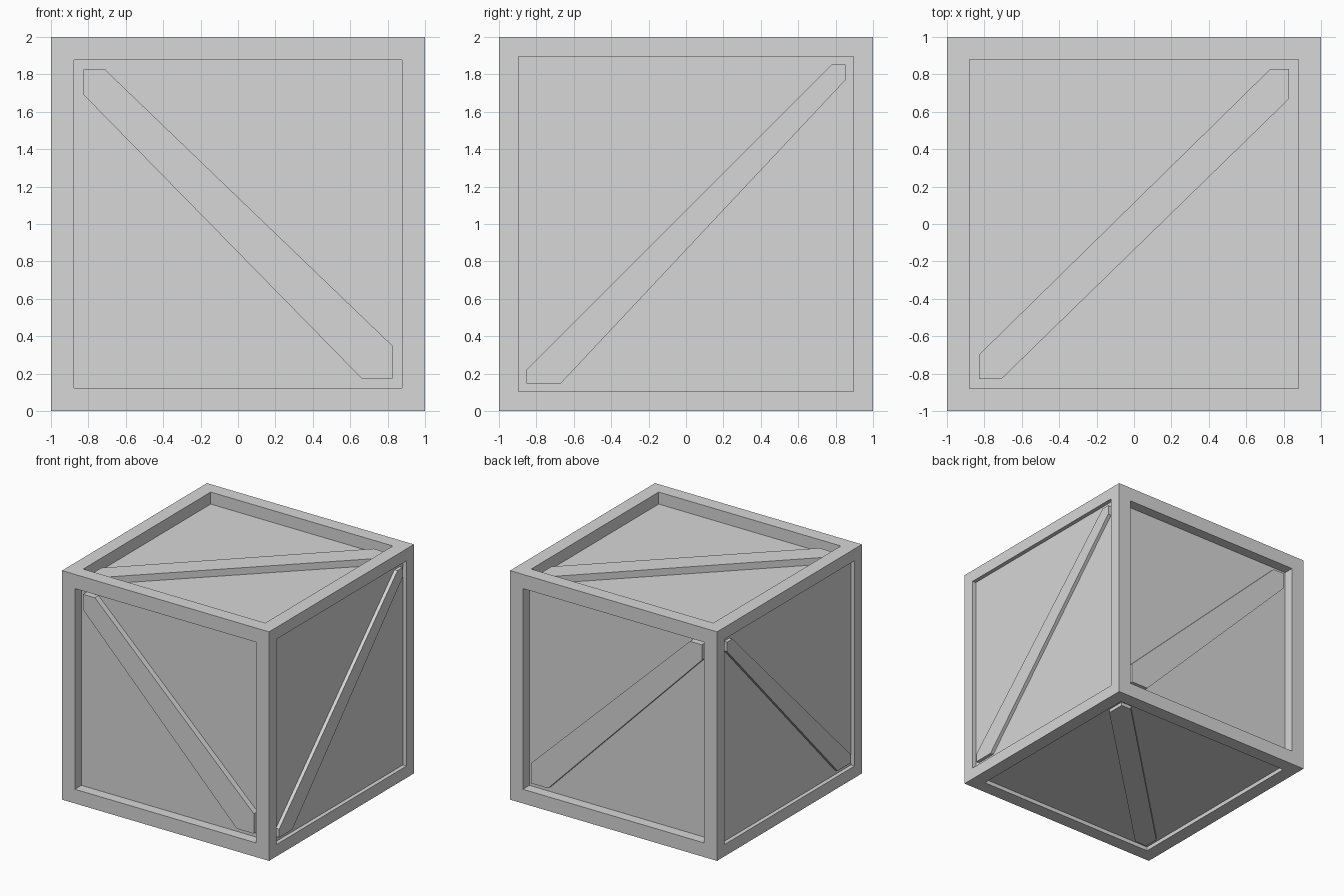
import bpy, bmesh
from mathutils import Vector

old = bpy.data.objects.get("Cube")
if old:
    bpy.data.objects.remove(old, do_unlink=True)

# One plain grey for the whole crate
grey = bpy.data.materials.new("light_grey")
grey.use_nodes = True
colour = (0.68, 0.68, 0.68, 1)
grey.diffuse_color = colour
grey.node_tree.nodes["Principled BSDF"].inputs["Base Color"].default_value = colour

CENTRE = Vector((0, 0, 1))


def add_object(name, bm):
    bmesh.ops.recalc_face_normals(bm, faces=bm.faces[:])
    mesh = bpy.data.meshes.new(name)
    bm.to_mesh(mesh)
    bm.free()
    mesh.materials.append(grey)
    obj = bpy.data.objects.new(name, mesh)
    bpy.context.collection.objects.link(obj)


# Each side: axis, sign, half opening, panel depth, brace recess
SIDES = {
    "front": (1, -1, 0.825, 0.09, 0.04),
    "back": (1, 1, 0.825, 0.09, 0.04),
    "left": (0, 1, 0.853, 0.035, 0.005),
    "right": (0, -1, 0.853, 0.035, 0.005),
    "top": (2, 1, 0.83, 0.105, 0.045),
    "bottom": (2, -1, 0.83, 0.035, 0.005),
}

# Brace edge ends per axis: each edge runs between two sides of the opening
BRACES = {
    0: [(-0.853, -0.78), (0.78, 0.853), (0.853, 0.77), (-0.67, -0.853)],
    1: [(-0.825, 0.69), (-0.71, 0.825), (0.825, -0.65), (0.66, -0.825)],
    2: [(-0.83, -0.70), (0.73, 0.83), (0.83, 0.67), (-0.71, -0.83)],
}


def place(axis, u, v, w):
    """Put a point of a side's plane, at distance w from the centre, in space."""
    coords = [u, v]
    coords.insert(axis, w)
    return Vector(coords) + CENTRE


# Crate body: a cube with a straight-walled sunken panel in every side
bm = bmesh.new()
bmesh.ops.create_cube(bm, size=2)
bmesh.ops.translate(bm, verts=bm.verts[:], vec=CENTRE)
bm.normal_update()
for face in bm.faces[:]:
    for axis, sign, half, depth, recess in SIDES.values():
        if face.normal[axis] * sign > 0.9:
            bmesh.ops.inset_individual(bm, faces=[face], thickness=1 - half, depth=0)
            panel = bmesh.ops.extrude_discrete_faces(bm, faces=[face])["faces"][0]
            for vert in panel.verts:
                vert.co[axis] -= sign * depth
            break
add_object("crate_body", bm)

# Diagonal braces: a strip clipped by the two opposite corners of the opening
for name, (axis, sign, half, depth, recess) in SIDES.items():
    a, b, c, d = BRACES[axis]
    if axis == 1:
        outline = [a, (-half, half), b, c, (half, -half), d]
    else:
        outline = [a, b, (half, half), c, d, (-half, -half)]
    bm = bmesh.new()
    base = bm.faces.new([bm.verts.new(place(axis, u, v, sign * (1 - depth)))
                         for u, v in outline])
    raised = bmesh.ops.extrude_face_region(bm, geom=[base], use_keep_orig=True)
    for item in raised["geom"]:
        if isinstance(item, bmesh.types.BMVert):
            item.co[axis] += sign * (depth - recess)
    add_object(name + "_brace", bm)
